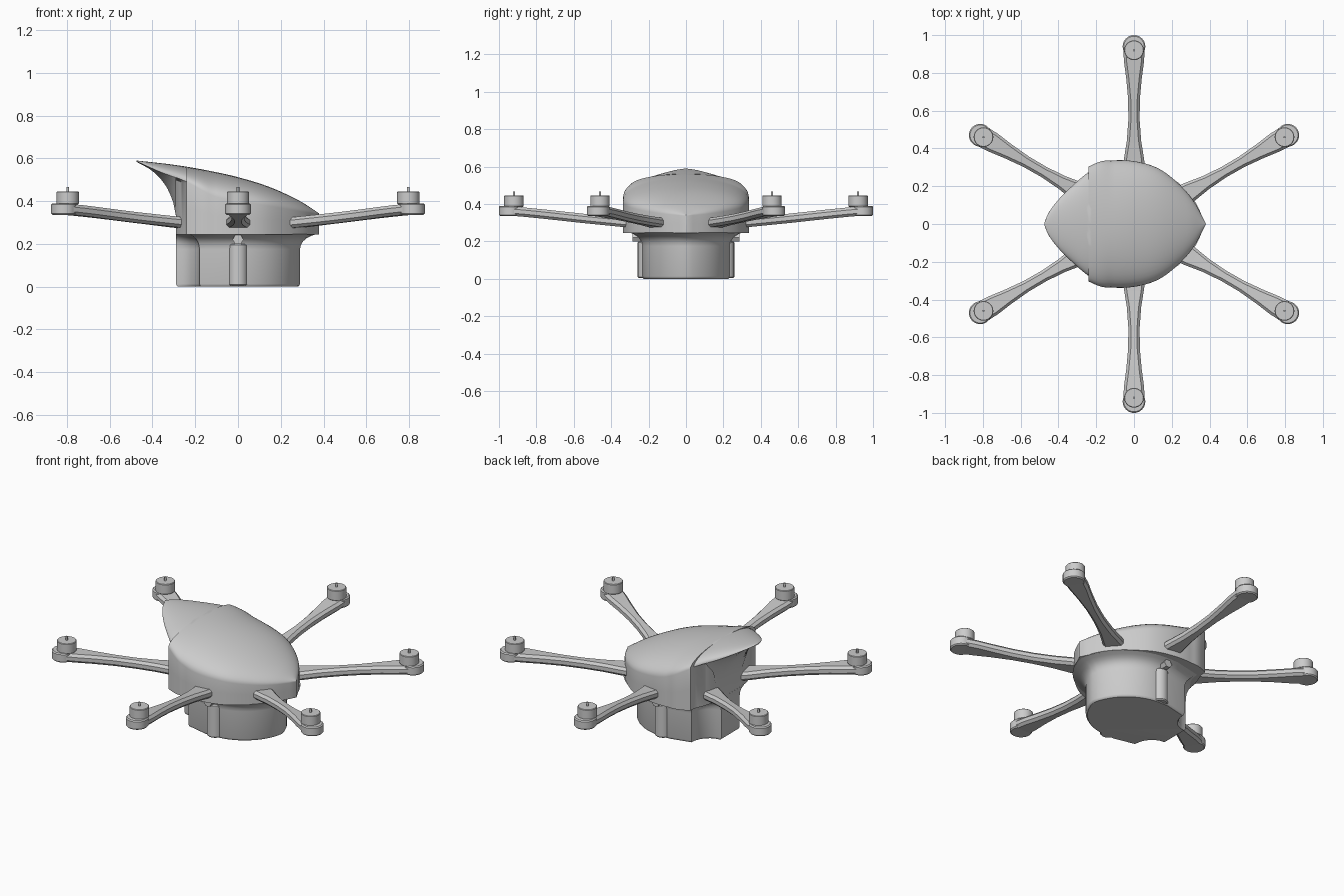
import bpy, bmesh, math

old = bpy.data.objects.get("Cube")
if old:
    bpy.data.objects.remove(old, do_unlink=True)

grey = bpy.data.materials.new("light grey")
grey.use_nodes = True
grey.diffuse_color = (0.6, 0.6, 0.6, 1)
grey.node_tree.nodes["Principled BSDF"].inputs["Base Color"].default_value = (0.6, 0.6, 0.6, 1)


def finish(name, bm, angle=35):
    bmesh.ops.recalc_face_normals(bm, faces=bm.faces)
    me = bpy.data.meshes.new(name)
    bm.to_mesh(me)
    bm.free()
    me.materials.append(grey)
    ob = bpy.data.objects.new(name, me)
    bpy.context.collection.objects.link(ob)
    bpy.ops.object.select_all(action='DESELECT')
    ob.select_set(True)
    bpy.context.view_layer.objects.active = ob
    bpy.ops.object.shade_smooth_by_angle(angle=math.radians(angle))
    return ob


def loft(name, rings, angle=35):
    """Skin closed rings with equal point counts and cap both ends."""
    bm = bmesh.new()
    rows = [[bm.verts.new(p) for p in ring] for ring in rings]
    n = len(rows[0])
    for a, b in zip(rows, rows[1:]):
        for i in range(n):
            j = (i + 1) % n
            bm.faces.new((a[i], a[j], b[j], b[i]))
    bm.faces.new(rows[0])
    bm.faces.new(rows[-1])
    bmesh.ops.remove_doubles(bm, verts=bm.verts, dist=0.0004)
    return finish(name, bm, angle)


def curve(points):
    """Smooth monotone-ish interpolation through (x, value) points."""
    def slope(i):
        a, b = points[max(i - 1, 0)], points[min(i + 1, len(points) - 1)]
        return (b[1] - a[1]) / (b[0] - a[0])

    def f(x):
        for i in range(len(points) - 1):
            (x0, y0), (x1, y1) = points[i], points[i + 1]
            if x <= x1:
                h = x1 - x0
                t = min(max((x - x0) / h, 0), 1)
                return (y0 * (1 + 2 * t) * (1 - t) ** 2 + y1 * t * t * (3 - 2 * t)
                        + h * t * (1 - t) * (slope(i) * (1 - t) - slope(i + 1) * t))
        return points[-1][1]
    return f


# Canopy: cross sections along x, with a pointed nose and an overhanging tail
TAIL, REAR, NOTCH, NOSE, BASE = -0.475, -0.29, -0.242, 0.38, 0.245
width = curve([(TAIL, 0.004), (-0.455, 0.055), (-0.39, 0.14), (-0.29, 0.235), (-0.24, 0.275),
               (-0.16, 0.325), (-0.075, 0.338), (0.04, 0.325), (0.14, 0.288), (0.24, 0.21),
               (0.32, 0.115), (NOSE, 0.003)])
top = curve([(TAIL, 0.59), (-0.3, 0.57), (-0.15, 0.545), (0, 0.512), (0.15, 0.465),
             (0.29, 0.4), (NOSE, 0.342)])
shoulder = curve([(TAIL, 0.586), (-0.36, 0.535), (-0.25, 0.495), (-0.1, 0.42), (0.1, 0.385),
                  (NOSE, 0.337)])
under = curve([(TAIL, 0.584), (-0.4, 0.54), (-0.34, 0.475), (-0.305, 0.4), (REAR, 0.33)])


def canopy_ring(x, zone):
    w, t, s = width(x), top(x), shoulder(x)
    if zone == "tail":
        b = under(x)
        n = w * 0.4
        low = [(n, b), (0.68 * w, b + 0.55 * (s - b)), (w, s)]
    elif zone == "notch":
        k = (x - REAR) / (NOTCH - REAR)
        n = 0.1 + 0.17 * k ** 0.6
        low = [(n, BASE), (n, s - 0.012), (w, s)]
    else:
        w += 0.03 * max(0, 1 - (x - NOTCH) / 0.12)
        low = [(w, BASE), (w, (BASE + s) / 2), (w, s)]
    dome = []
    for i in range(1, 13):
        a = math.pi / 2 * i / 12
        dome.append((w * math.cos(a), s + (t - s) * math.sin(a)))
    half = low + dome
    base = low[0][1]
    return ([(x, 0, base)] + [(x, y, z) for y, z in half]
            + [(x, -y, z) for y, z in reversed(half[:-1])])


def span(a, b, count):
    return [a + (b - a) * i / count for i in range(count + 1)]


rings = [canopy_ring(x, "tail") for x in span(TAIL, REAR, 14)]
rings += [canopy_ring(x, "notch") for x in span(REAR + 0.0005, NOTCH, 5)]
rings += [canopy_ring(x, "body") for x in span(NOTCH + 0.0005, NOSE, 36)]
loft("canopy", rings, 40)

# Lower pod: pointed plan with hollow rear corners, flaring under the canopy
plan = [(0.29, 0)]
for i in range(1, 13):
    a = math.radians(30 + 60 * i / 12)
    plan.append((0.58 * math.cos(a) - 0.21 + 0.21 * i / 12,
                 0.235 * (math.sin(a) - 0.5) / 0.5))
plan += [(-0.05, 0.235), (-0.18, 0.205)]
for i in range(1, 7):
    a = math.pi / 2 * i / 6
    plan.append((-0.18 - 0.11 * (1 - math.cos(a)), 0.205 - 0.12 * math.sin(a)))
plan += [(x, -y) for x, y in reversed(plan[1:])]
levels = [(0, 0.965), (0.004, 0.985), (0.013, 1), (0.175, 1), (0.195, 1.015),
          (0.212, 1.05), (0.225, 1.1), (0.236, 1.17), (0.247, 1.27)]
loft("lower_pod", [[(max(x * k, -0.29), y * k, z) for x, y in plan] for z, k in levels])


def cylinder(name, radius, z0, z1, x=0, y=0, sides=40, bevel=0.0):
    prof = [(radius - bevel, z0), (radius, z0 + bevel), (radius, z1 - bevel), (radius - bevel, z1)]
    return loft(name, [[(x + r * math.cos(math.tau * i / sides),
                         y + r * math.sin(math.tau * i / sides), z)
                        for i in range(sides)] for r, z in prof])


# Side columns and their hexagonal plugs
for side, label in ((1, "back"), (-1, "front")):
    cylinder(label + "_column", 0.045, 0.004, 0.2, 0, side * 0.213, bevel=0.006)
    loft(label + "_plug", [[(0.026 * math.cos(math.tau * i / 6), side * y,
                             0.22 + 0.024 * math.sin(math.tau * i / 6))
                            for i in range(6)] for y in (0.2, 0.285)])

# Arms: chamfered beams rising outwards: radius, half width, mid height, half height
arm_stations = [(0.24, 0.062, 0.294, 0.026), (0.34, 0.054, 0.302, 0.025),
                (0.44, 0.038, 0.312, 0.025), (0.55, 0.03, 0.323, 0.025),
                (0.66, 0.031, 0.335, 0.025), (0.77, 0.041, 0.347, 0.025),
                (0.86, 0.053, 0.356, 0.025), (0.93, 0.057, 0.362, 0.025)]
arm_rings = []
for r, w, z, h in arm_stations:
    c = 0.014
    quarter = [(w, h - c), (w - c, h)]
    section = quarter + [(-y, k) for y, k in reversed(quarter)]
    section += [(-y, -k) for y, k in section]
    arm_rings.append([(r, y, z + k) for y, k in section])

parts = [loft("arm", arm_rings, 30),
         cylinder("motor_mount", 0.06, 0.336, 0.39, 0.94, bevel=0.006),
         cylinder("motor", 0.052, 0.385, 0.445, 0.92, bevel=0.003),
         cylinder("motor_shaft", 0.006, 0.44, 0.467, 0.92, sides=12)]
for part in parts:
    part.rotation_euler.z = math.radians(30)
    for step in range(1, 6):
        copy = part.copy()
        copy.name = f"{part.data.name}_{step + 1}"
        copy.rotation_euler.z = math.radians(30 + 60 * step)
        bpy.context.collection.objects.link(copy)
